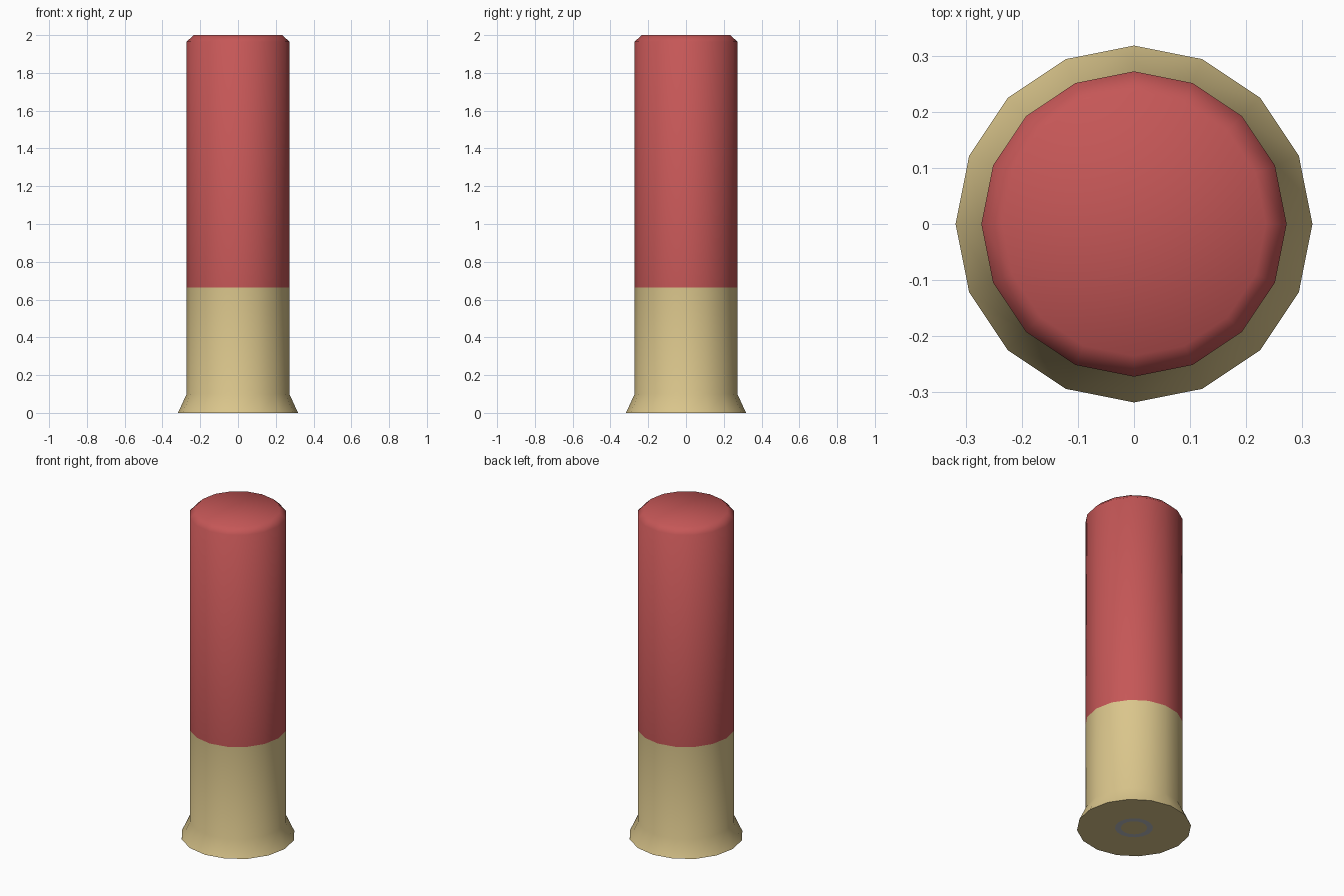
import bpy, bmesh, math

if "Cube" in bpy.data.objects:
    bpy.data.objects.remove(bpy.data.objects["Cube"])

SIDES = 16


def material(name, rgb):
    m = bpy.data.materials.new(name)
    m.diffuse_color = (*rgb, 1.0)
    m.use_nodes = True
    m.node_tree.nodes["Principled BSDF"].inputs["Base Color"].default_value = m.diffuse_color
    return m


brass = material("brass", (0.70, 0.56, 0.26))
red = material("red_plastic", (0.56, 0.095, 0.095))
grey = material("grey_metal", (0.50, 0.52, 0.54))


def lathe(name, profile, mats, rule=lambda c: 0):
    """Revolve (radius, z) points around z, bottom to top; radius 0 closes an end."""
    bm = bmesh.new()
    rings = []
    for r, z in profile:
        if r == 0:
            rings.append([bm.verts.new((0, 0, z))] * SIDES)
        else:
            rings.append([bm.verts.new((r * math.cos(2 * math.pi * i / SIDES),
                                        r * math.sin(2 * math.pi * i / SIDES), z))
                          for i in range(SIDES)])
    for a, b in zip(rings, rings[1:]):
        for i in range(SIDES):
            j = (i + 1) % SIDES
            quad = list(dict.fromkeys((a[i], a[j], b[j], b[i])))
            f = bm.faces.new(quad)
            f.material_index = rule(f.calc_center_median())
    me = bpy.data.meshes.new(name)
    bm.to_mesh(me)
    bm.free()
    for m in mats:
        me.materials.append(m)
    ob = bpy.data.objects.new(name, me)
    bpy.context.collection.objects.link(ob)
    bpy.ops.object.select_all(action='DESELECT')
    ob.select_set(True)
    bpy.context.view_layer.objects.active = ob
    bpy.ops.object.shade_smooth_by_angle(angle=math.radians(60))
    return ob


# Brass head with flared rim; a grey primer ring is cut into the flat base
def primer_ring(c):
    return 1 if c.z < 0.001 and 0.07 < math.hypot(c.x, c.y) < 0.106 else 0


lathe("brass_head",
      [(0, 0), (0.073, 0), (0.106, 0), (0.318, 0), (0.272, 0.10), (0.272, 0.665)],
      [brass, grey], primer_ring)

# Red plastic hull with chamfered closed top
lathe("red_hull",
      [(0.272, 0.665), (0.272, 1.965), (0.235, 2.0), (0, 2.0)],
      [red])
